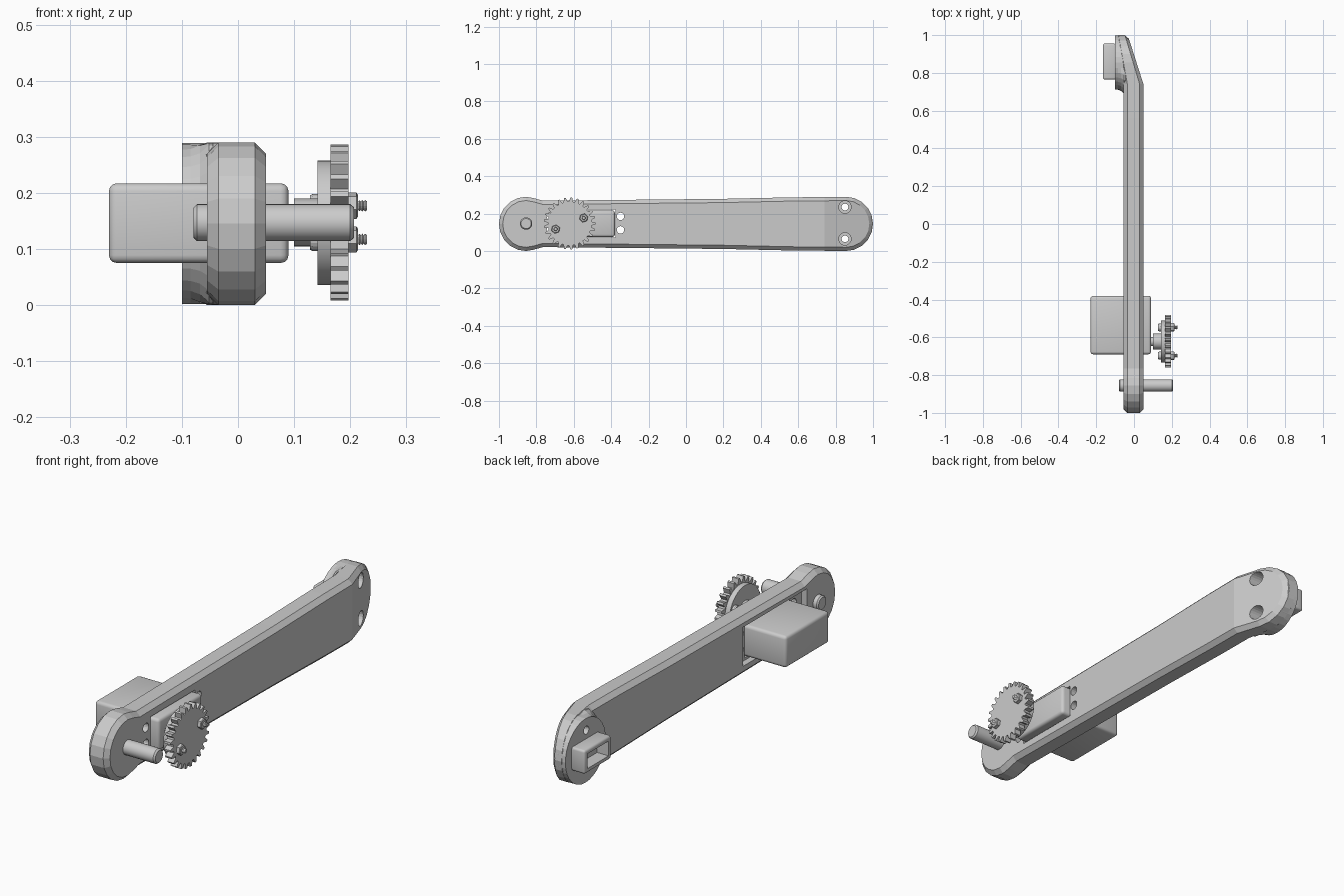
import bpy, bmesh
from math import sin, cos, pi, radians

if "Cube" in bpy.data.objects:
    bpy.data.objects.remove(bpy.data.objects["Cube"])

ZC = 0.145                      # centre height of the arm


def finish(name, bm, smooth=None):
    bmesh.ops.remove_doubles(bm, verts=bm.verts, dist=1e-5)
    bmesh.ops.recalc_face_normals(bm, faces=bm.faces)
    me = bpy.data.meshes.new(name)
    bm.to_mesh(me)
    bm.free()
    ob = bpy.data.objects.new(name, me)
    bpy.context.collection.objects.link(ob)
    if smooth:
        bpy.ops.object.select_all(action='DESELECT')
        ob.select_set(True)
        bpy.context.view_layer.objects.active = ob
        bpy.ops.object.shade_smooth_by_angle(angle=radians(smooth))
    return ob


def loft(name, loops, smooth=None):
    """Skin a stack of equal-length vertex loops and cap the ends."""
    bm = bmesh.new()
    rings = [[bm.verts.new(p) for p in lp] for lp in loops]
    n = len(rings[0])
    for a, b in zip(rings, rings[1:]):
        for i in range(n):
            j = (i + 1) % n
            bm.faces.new((a[i], a[j], b[j], b[i]))
    bm.faces.new(rings[0])
    bm.faces.new(rings[-1])
    return finish(name, bm, smooth)


def lathe(name, y, z, profile, n=24, smooth=None, phase=0.0):
    """Revolve (x, radius) pairs about an axis parallel to x."""
    return loft(name, [[(x, y + r * cos(2 * pi * i / n + phase), z + r * sin(2 * pi * i / n + phase))
                        for i in range(n)] for x, r in profile], smooth)


def box(name, lo, hi, bevel=0.0, seg=3):
    bm = bmesh.new()
    bmesh.ops.create_cube(bm, size=1)
    for v in bm.verts:
        v.co = [lo[k] + (v.co[k] + 0.5) * (hi[k] - lo[k]) for k in range(3)]
    if bevel:
        bmesh.ops.bevel(bm, geom=bm.edges[:], offset=bevel, segments=seg, profile=0.5, affect='EDGES')
    return finish(name, bm, 35 if bevel else None)


def boolean(ob, tool, op='DIFFERENCE'):
    m = ob.modifiers.new("cut", 'BOOLEAN')
    m.operation, m.object, m.solver = op, tool, 'EXACT'
    bpy.context.view_layer.objects.active = ob
    bpy.ops.object.modifier_apply(modifier=m.name)
    bpy.data.objects.remove(tool)


# Arm: half outline (y, half height), mirrored about the centre height
def outline(d):
    r = 0.145 - d
    pts = [(-0.855 + r * cos(radians(a)), r * sin(radians(a))) for a in (180, 162, 144, 126, 108, 90)]
    pts += [(y, h - d) for y, h in ((-0.815, 0.138), (-0.765, 0.124), (0.2, 0.134), (0.56, 0.142), (0.74, 0.1435))]
    pts += [(0.855 + r * cos(radians(a)), r * sin(radians(a))) for a in (90, 72, 54, 36, 18, 0)]
    return pts


bm = bmesh.new()
rings = []
for x, inset, slope in ((-0.055, 0.02, 0.18), (-0.035, 0, 0.18), (0.03, 0, 0.3), (0.05, 0.02, 0.32)):
    half = outline(inset)
    rings.append([[bm.verts.new((x - slope * max(0, y - 0.74), y, ZC + s * abs(h))) for y, h in half]
                  for s in (1, -1)])
N = len(rings[0][0])
for a, b in zip(rings, rings[1:]):
    for s in (0, 1):
        for i in range(N - 1):
            bm.faces.new((a[s][i], a[s][i + 1], b[s][i + 1], b[s][i]))
for r in (rings[0], rings[-1]):
    for i in range(N - 1):
        bm.faces.new((r[0][i], r[0][i + 1], r[1][i + 1], r[1][i]))
arm = finish("arm", bm)

# End boss with a flared foot, clamped to the arm outline
boss = []
for x, r in ((-0.1, 0.143), (-0.085, 0.144), (-0.068, 0.151), (-0.052, 0.168), (-0.045, 0.168)):
    loop = []
    for i in range(32):
        c, s = cos(2 * pi * i / 32), sin(2 * pi * i / 32)
        rr = 0.1435 if c > -0.2 else r
        loop.append((x, 0.855 + rr * c, ZC + max(-0.1435, min(0.1435, rr * s))))
    boss.append(loop)
boolean(arm, loft("boss", boss), 'UNION')

# Countersunk holes in the boss, motor screw holes, motor pocket and opening
for s in (1, -1):
    boolean(arm, lathe("bore", 0.85, ZC + 0.005 + s * 0.085,
                       [(-0.2, 0.018), (-0.06, 0.018), (-0.06001, 0.033), (0.2, 0.033)], 20))
    for y in (-0.35, -0.725):
        boolean(arm, lathe("screw_bore", y, 0.149 + s * 0.036, [(-0.2, 0.02), (0.2, 0.02)], 16))
boolean(arm, box("pocket", (-0.2, -0.78, 0.06), (-0.027, -0.325, 0.235)))
boolean(arm, box("opening", (-0.2, -0.694, 0.071), (0.2, -0.376, 0.221)))

# Socket on the boss
socket = box("socket", (-0.165, 0.765, 0.092), (-0.095, 0.955, 0.198), 0.01)
boolean(socket, box("socket_cavity", (-0.3, 0.785, 0.112), (-0.108, 0.935, 0.178)))

# Pivot pin
lathe("pivot_pin", -0.855, 0.147, [(-0.079, 0.027), (-0.073, 0.033), (0.2, 0.033), (0.207, 0.027)], 24, 30)

# Motor, output shaft and horn
box("motor", (-0.23, -0.69, 0.075), (0.09, -0.38, 0.217), 0.014)
GY, GZ = -0.622, 0.147
lathe("output_shaft", GY, GZ, [(0.08, 0.025), (0.11, 0.025)], 20, 30)
lathe("horn_hub", GY, GZ, [(0.1, 0.043), (0.145, 0.043)], 24, 30)
lathe("horn_disc", GY, GZ, [(0.142, 0.111), (0.1655, 0.111)], 40, 30)

# Spur gear
TEETH = 25
prof = []
for t in range(TEETH):
    for f, r in ((-0.36, 0.117), (-0.3, 0.122), (-0.13, 0.139), (0.13, 0.139), (0.3, 0.122), (0.36, 0.117)):
        a = 2 * pi * (t + f) / TEETH
        prof.append((GY + r * cos(a), GZ + r * sin(a)))
loft("gear", [[(x, y, z) for y, z in prof] for x in (0.165, 0.197)])

# Two bolts with nuts and ridged threads
for s in (1, -1):
    y, z = GY + s * 0.075, GZ + s * 0.03
    lathe("bolt_head", y, z, [(0.128, 0.018), (0.133, 0.021), (0.143, 0.021)], 20)
    lathe("nut", y, z, [(0.196, 0.024), (0.211, 0.024), (0.2135, 0.02)], 6, phase=0.3)
    thread = [(0.19, 0.007)]
    for k in range(4):
        thread += [(0.209 + k * 0.005, 0.0075), (0.2115 + k * 0.005, 0.0105)]
    lathe("bolt_thread", y, z, thread + [(0.23, 0.008)], 14)
